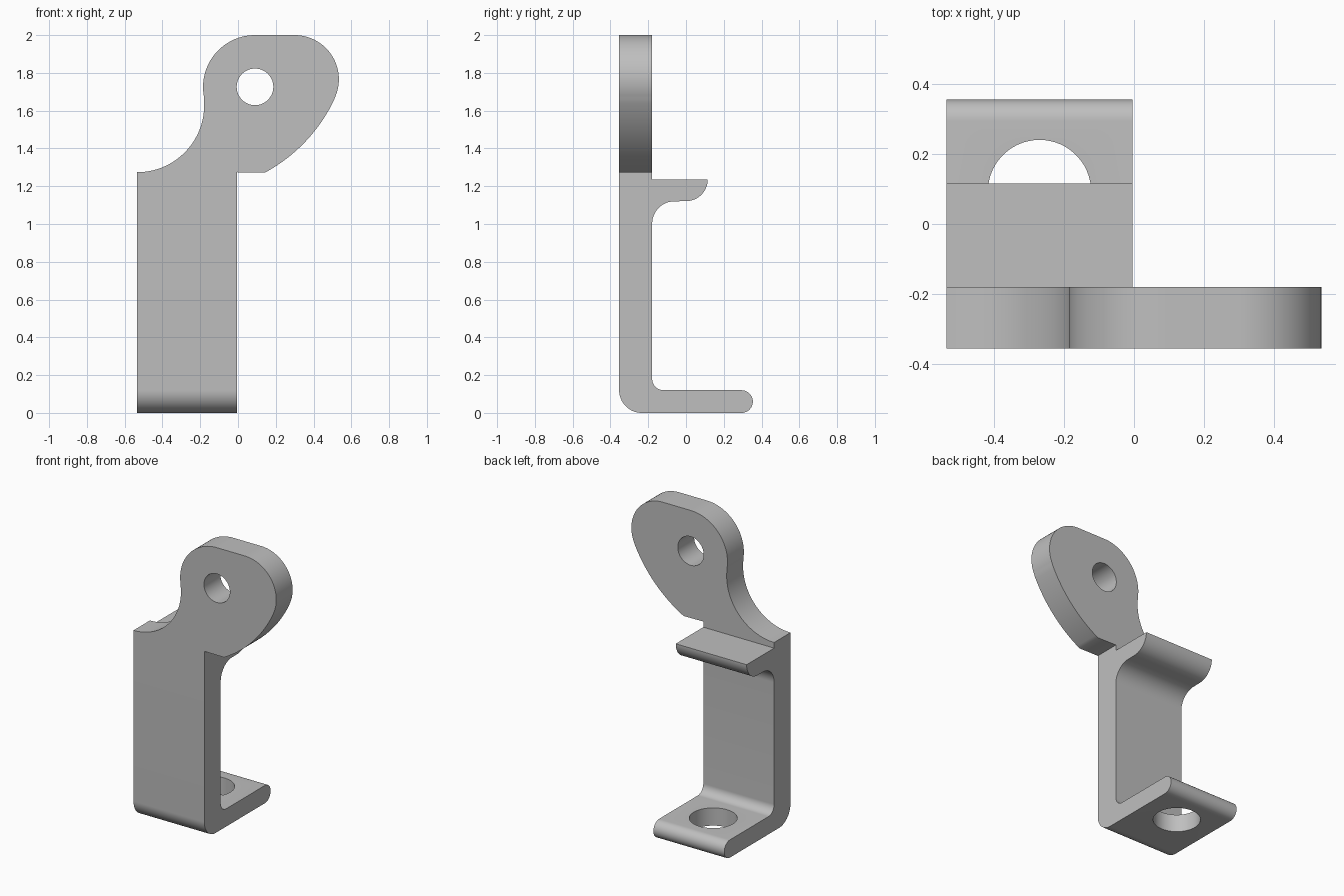
import bpy
import bmesh
from math import cos, sin, radians
from mathutils import Vector

cube = bpy.data.objects.get("Cube")
if cube:
    bpy.data.objects.remove(cube, do_unlink=True)

LEFT, RIGHT = -0.534, -0.004        # width of the upright
FRONT, BACK = -0.354, 0.354         # overall depth
WALL = -0.179                       # rear face of the upright
SHOULDER = 1.274                    # height where the head starts

steel = bpy.data.materials.new("plain grey")
steel.use_nodes = True
grey = (0.52, 0.52, 0.52, 1)
steel.diffuse_color = grey
steel.node_tree.nodes["Principled BSDF"].inputs["Base Color"].default_value = grey


def arc(cx, cy, r, start, end, steps=20):
    angles = [radians(start + (end - start) * i / steps) for i in range(steps + 1)]
    return [(cx + r * cos(a), cy + r * sin(a)) for a in angles]


def prism(name, outline, place, sweep):
    """Extrude a closed 2D outline, placed in 3D by a function."""
    bm = bmesh.new()
    face = bm.faces.new([bm.verts.new(place(u, v)) for u, v in outline])
    extruded = bmesh.ops.extrude_face_region(bm, geom=[face])["geom"]
    moved = [g for g in extruded if isinstance(g, bmesh.types.BMVert)]
    bmesh.ops.translate(bm, verts=moved, vec=Vector(sweep))
    bmesh.ops.recalc_face_normals(bm, faces=bm.faces)
    mesh = bpy.data.meshes.new(name)
    bm.to_mesh(mesh)
    bm.free()
    mesh.materials.append(steel)
    obj = bpy.data.objects.new(name, mesh)
    bpy.context.collection.objects.link(obj)
    return obj


def combine(target, tool, operation):
    bpy.context.view_layer.objects.active = target
    mod = target.modifiers.new("combine", "BOOLEAN")
    mod.operation, mod.object, mod.solver = operation, tool, "EXACT"
    bpy.ops.object.modifier_apply(modifier=mod.name)
    bpy.data.objects.remove(tool, do_unlink=True)


# Upright with rounded foot and rear ledge, as one side profile
side = (
    [(FRONT, SHOULDER)]
    + arc(FRONT + 0.12, 0.12, 0.12, 180, 270)
    + arc(BACK - 0.06, 0.06, 0.06, -90, 90)
    + arc(WALL + 0.06, 0.18, 0.06, 270, 180)
    + arc(WALL + 0.118, 1.002, 0.118, 180, 90)
    + arc(0.0, 1.236, 0.115, -90, 0)
    + [(WALL, 1.236), (WALL, SHOULDER)]
)
bracket = prism("bracket", side, lambda y, z: (LEFT, y, z), (RIGHT - LEFT, 0, 0))

# Offset head plate
head_outline = (
    arc(LEFT, 1.629, 0.355, -90, 6, 32)
    + arc(0.09, 1.725, 0.275, 190, 90, 32)
    + arc(0.30, 1.766, 0.234, 90, -24.8, 32)
    + arc(-0.267, 2.028, 0.86, -25.5, -61.5, 24)
    + [(RIGHT, SHOULDER)]
)
head = prism("head", head_outline, lambda x, z: (x, FRONT, z), (0, WALL - FRONT, 0))
combine(bracket, head, "UNION")

# Round holes through the head and the foot
head_hole = prism("head_hole", arc(0.09, 1.726, 0.097, 0, 354, 59),
                  lambda x, z: (x, -0.5, z), (0, 0.5, 0))
combine(bracket, head_hole, "DIFFERENCE")
foot_hole = prism("foot_hole", arc(-0.269, 0.0925, 0.147, 0, 354, 59),
                  lambda x, y: (x, y, -0.1), (0, 0, 0.4))
combine(bracket, foot_hole, "DIFFERENCE")

# Merge the flat faces across the joint and shade
bm = bmesh.new()
bm.from_mesh(bracket.data)
bmesh.ops.remove_doubles(bm, verts=bm.verts, dist=0.0001)
bmesh.ops.dissolve_limit(bm, angle_limit=radians(0.1), verts=bm.verts, edges=bm.edges)
bm.to_mesh(bracket.data)
bm.free()
bpy.ops.object.select_all(action="DESELECT")
bracket.select_set(True)
bpy.context.view_layer.objects.active = bracket
bpy.ops.object.shade_smooth_by_angle(angle=radians(30))
